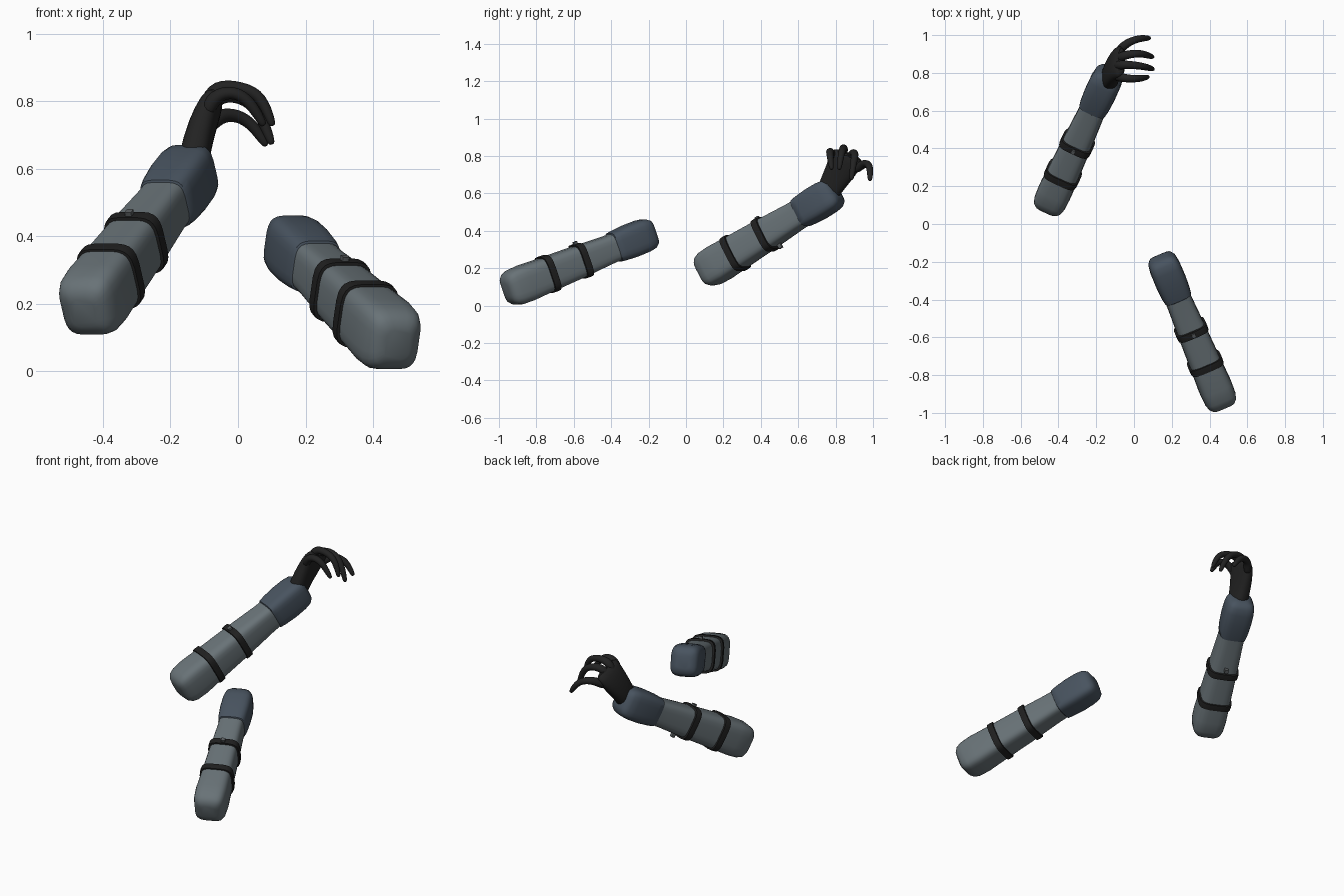
import bpy, bmesh, math
from mathutils import Vector

if "Cube" in bpy.data.objects:
    bpy.data.objects.remove(bpy.data.objects["Cube"])


def material(name, rgb):
    m = bpy.data.materials.new(name)
    m.diffuse_color = (*rgb, 1)
    m.use_nodes = True
    m.node_tree.nodes["Principled BSDF"].inputs["Base Color"].default_value = m.diffuse_color
    return m


SLEEVE = material("slate grey cloth", (0.14, 0.17, 0.185))
CUFF = material("dark blue grey cuff", (0.065, 0.087, 0.115))
STRAP = material("black strap", (0.014, 0.014, 0.014))
GLOVE = material("black glove", (0.016, 0.016, 0.016))
BUCKLE = material("grey buckle", (0.10, 0.11, 0.115))


def loft(name, sections, side, mat, power=4.0, sides=24, subdiv=0, angle=50):
    """Skin rounded sections (centre, half width, half height) along a path."""
    bm = bmesh.new()
    rings = []
    pts = [Vector(s[0]) for s in sections]
    for i, (_, hw, hh) in enumerate(sections):
        t = (pts[min(i + 1, len(pts) - 1)] - pts[max(i - 1, 0)]).normalized()
        s = (side - t * side.dot(t)).normalized()
        u = s.cross(t)
        ring = []
        for k in range(sides):
            a = 2 * math.pi * (k + 0.5) / sides
            c, n = math.cos(a), math.sin(a)
            x = math.copysign(abs(c) ** (2 / power), c) * hw
            y = math.copysign(abs(n) ** (2 / power), n) * hh
            ring.append(bm.verts.new(pts[i] + s * x + u * y))
        rings.append(ring)
    for a, b in zip(rings, rings[1:]):
        for k in range(sides):
            j = (k + 1) % sides
            bm.faces.new((a[k], a[j], b[j], b[k]))
    bm.faces.new(rings[0][::-1])
    bm.faces.new(rings[-1])
    bmesh.ops.recalc_face_normals(bm, faces=bm.faces)
    me = bpy.data.meshes.new(name)
    bm.to_mesh(me)
    bm.free()
    me.materials.append(mat)
    ob = bpy.data.objects.new(name, me)
    bpy.context.collection.objects.link(ob)
    if subdiv:
        ob.modifiers.new("smooth", 'SUBSURF').levels = subdiv
        ob.modifiers["smooth"].render_levels = subdiv
    bpy.ops.object.select_all(action='DESELECT')
    bpy.context.view_layer.objects.active = ob
    ob.select_set(True)
    bpy.ops.object.shade_smooth_by_angle(angle=math.radians(angle))
    return ob


# (distance along arm, half width, half height)
SLEEVE_PROFILE = [(-0.022, 0.04, 0.045), (-0.013, 0.064, 0.07), (0.005, 0.079, 0.087),
                  (0.035, 0.087, 0.097), (0.1, 0.09, 0.1), (0.2, 0.086, 0.095),
                  (0.41, 0.079, 0.087), (0.6, 0.071, 0.076), (0.68, 0.07, 0.074)]
CUFF_PROFILE = [(0.642, 0.066, 0.071), (0.648, 0.075, 0.081), (0.68, 0.08, 0.085),
                (0.75, 0.084, 0.09), (0.82, 0.083, 0.089), (0.86, 0.077, 0.083),
                (0.882, 0.063, 0.068), (0.892, 0.035, 0.04)]


def arm(label, start, end, straps, under_buckle):
    start = Vector(start)
    d = (Vector(end) - start).normalized()
    side = d.cross(Vector((0, 0, 1))).normalized()
    up = side.cross(d)

    def along(profile):
        return [(start + d * t, w, h) for t, w, h in profile]

    loft(label + "_sleeve", along(SLEEVE_PROFILE), side, SLEEVE)
    loft(label + "_cuff", along(CUFF_PROFILE), side, CUFF)
    # two straps around the forearm
    for n, t in enumerate(straps):
        w = 0.095 - 0.03 * (t - 0.2)
        h = w + 0.008
        band = [(t - 0.021, w - 0.014, h - 0.014), (t - 0.018, w - 0.001, h - 0.001),
                (t, w, h), (t + 0.018, w - 0.001, h - 0.001), (t + 0.021, w - 0.014, h - 0.014)]
        loft(f"{label}_strap_{n + 1}", along(band), side, STRAP, angle=35)
    # small buckle studs
    spots = [(straps[1], 1)] + ([(straps[1] + 0.045, -1)] if under_buckle else [])
    for t, sign in spots:
        base = start + d * t + up * (0.078 * sign)
        tip = base + up * (0.03 * sign)
        loft(label + ("_top_buckle" if sign > 0 else "_under_buckle"),
             [(base, 0.011, 0.011), (tip, 0.011, 0.011)], side, BUCKLE, power=8, sides=12, angle=30)


arm("gloved_arm", (-0.452, 0.1, 0.182), (-0.135, 0.785, 0.6), (0.205, 0.41), True)
arm("bare_cuff_arm", (0.465, -0.945, 0.086), (0.14, -0.175, 0.395), (0.24, 0.445), False)

# palm rising out of the cuff
across = Vector((0, 0.92, -0.38))
loft("palm", [((-0.135, 0.745, 0.57), 0.06, 0.046), ((-0.13, 0.775, 0.64), 0.067, 0.046),
              ((-0.108, 0.825, 0.72), 0.082, 0.043), ((-0.082, 0.858, 0.785), 0.093, 0.036),
              ((-0.062, 0.868, 0.815), 0.085, 0.022)],
     across, GLOVE, power=2.6, sides=16, subdiv=1)

# curled fingers: base, knuckle, joints, tip
FINGERS = {
    "thumb_side_finger": [(-0.10, 0.785, 0.75), (-0.07, 0.775, 0.82), (-0.01, 0.768, 0.83),
                          (0.035, 0.77, 0.80), (0.073, 0.778, 0.735)],
    "index_finger": [(-0.10, 0.835, 0.78), (-0.066, 0.845, 0.848), (0.015, 0.84, 0.84),
                     (0.07, 0.83, 0.815), (0.1, 0.82, 0.735)],
    "middle_finger": [(-0.09, 0.87, 0.77), (-0.055, 0.895, 0.825), (0.025, 0.905, 0.81),
                      (0.068, 0.895, 0.76), (0.098, 0.885, 0.68)],
    "little_finger": [(-0.09, 0.90, 0.72), (-0.055, 0.947, 0.76), (0.0, 0.976, 0.76),
                      (0.045, 0.984, 0.73), (0.08, 0.984, 0.675)],
}
for name, pts in FINGERS.items():
    radii = [0.026, 0.025, 0.021, 0.019, 0.014]
    secs = [(p, r, r) for p, r in zip(pts, radii)]
    tip = Vector(pts[-1])
    secs.append((tip + (tip - Vector(pts[-2])).normalized() * 0.009, 0.006, 0.006))
    loft(name, secs, across, GLOVE, power=2, sides=10, subdiv=2, angle=80)
